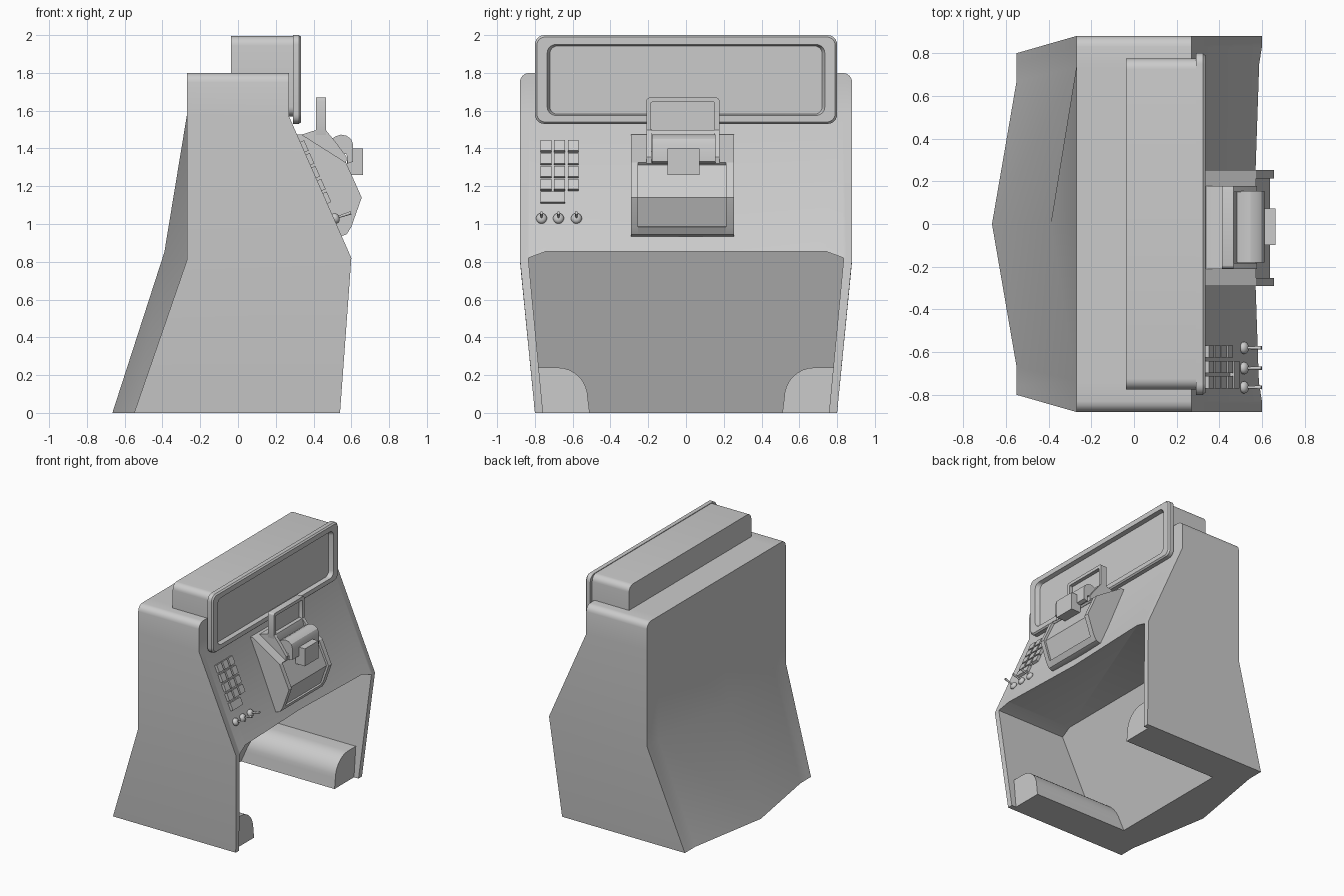
import bpy, bmesh, math
from mathutils import Vector

if "Cube" in bpy.data.objects:
    bpy.data.objects.remove(bpy.data.objects["Cube"])

SLOPE = -0.415                      # tilt of the control panel about y


def panel_x(z):
    return 0.6 - 0.44 * (z - 0.82)


def finish(name, bm, smooth=True):
    bmesh.ops.recalc_face_normals(bm, faces=bm.faces)
    me = bpy.data.meshes.new(name)
    bm.to_mesh(me)
    bm.free()
    ob = bpy.data.objects.new(name, me)
    bpy.context.collection.objects.link(ob)
    bpy.context.view_layer.objects.active = ob
    bpy.ops.object.select_all(action='DESELECT')
    ob.select_set(True)
    if smooth:
        bpy.ops.object.shade_smooth_by_angle(angle=math.radians(28))
    return ob


def loft(name, rings, split=None):
    """Skin matching rings of points; split = index pair dividing bent caps."""
    bm = bmesh.new()
    vs = [[bm.verts.new(p) for p in r] for r in rings]
    n = len(vs[0])
    for a, b in zip(vs, vs[1:]):
        for i in range(n):
            j = (i + 1) % n
            bm.faces.new((a[i], a[j], b[j], b[i]))
    for r in (vs[0], vs[-1]):
        if split:
            i, j = split
            bm.faces.new(r[i:j + 1])
            bm.faces.new(r[j:] + r[:i + 1])
        else:
            bm.faces.new(r)
    return finish(name, bm)


def prism(name, pts, y0, y1):
    return loft(name, [[(x, y, z) for x, z in pts] for y in (y0, y1)])


def box(name, loc, size, rot=0.0):
    bm = bmesh.new()
    bmesh.ops.create_cube(bm, size=1)
    bmesh.ops.scale(bm, vec=size, verts=bm.verts)
    ob = finish(name, bm, False)
    ob.location, ob.rotation_euler = loc, (0, rot, 0)
    return ob


def round_rect(x, y0, y1, z0, z1, r, seg=6):
    pts = []
    corners = ((y1 - r, z1 - r), (y0 + r, z1 - r), (y0 + r, z0 + r), (y1 - r, z0 + r))
    for k, (cy, cz) in enumerate(corners):
        for i in range(seg + 1):
            a = math.pi / 2 * (k + i / seg)
            pts.append((x, cy + r * math.cos(a), cz + r * math.sin(a)))
    return pts


# Cabinet shell: side profiles lofted across y, bulging at the back centre
def section(y, top, mid=False):
    lo = y * 0.909
    return [(0.27, y, top), (0.27, y, 1.57), (0.575 if mid else 0.6, y, 0.82),
            (0.54, lo, 0), (-0.665 if mid else -0.55, lo, 0),
            (-0.39 if mid else -0.27, y, 0.85 if mid else 0.81),
            (-0.27, y, 1.58), (-0.27, y, top)]


half = [(0.88, 1.75), (0.876, 1.77), (0.865, 1.785), (0.85, 1.796), (0.83, 1.8), (0.735, 1.8)]
rings = [section(-y, t) for y, t in half] + [section(0, 1.8, True)]
rings += [section(y, t) for y, t in reversed(half)]
cabinet = loft("cabinet", rings, split=(2, 5))

# Knee space cut out of the cabinet, sloping away toward the back
hollow = [(-0.757, 0), (-0.835, 0.82), (-0.74, 0.855), (0.74, 0.855), (0.835, 0.82), (0.757, 0)]
hollow = [(y - math.copysign(0.002, y) * (z == 0), z - 0.02 * (z == 0)) for y, z in hollow]
cutter = loft("knee_cutter", [[(0.8, y, z) for y, z in hollow],
                              [(-0.33 + 0.386 * z, y, z) for y, z in hollow]])
cutter.hide_render = True
mod = cabinet.modifiers.new("knee_space", 'BOOLEAN')
mod.operation, mod.solver, mod.object = 'DIFFERENCE', 'EXACT', cutter
bpy.ops.object.select_all(action='DESELECT')
bpy.context.view_layer.objects.active = cabinet
cabinet.select_set(True)
bpy.ops.object.modifier_apply(modifier=mod.name)
bpy.data.objects.remove(cutter)
bpy.ops.object.shade_smooth_by_angle(angle=math.radians(28))

# Rounded floor rails inside the knee space
rail = [(0.76, 0), (0.785, 0.24)]
for i in range(9):
    a = math.pi / 2 * (1 + i / 8)
    rail.append((0.68 + 0.16 * math.cos(a), 0.08 + 0.16 * math.sin(a)))
rail.append((0.51, 0))
for s, side in ((-1, "left"), (1, "right")):
    loft("floor_rail_" + side, [[(x, s * y, z) for y, z in rail] for x in (-0.4, 0.5)])

# Header box and framed sign panel
loft("header_box", [round_rect(x, -0.775, 0.775, 1.57, 1.995, 0.05) for x in (-0.037, 0.30)])
loft("header_frame", [
    round_rect(0.29, -0.80, 0.80, 1.53, 2.0, 0.05),
    round_rect(0.323, -0.80, 0.80, 1.53, 2.0, 0.05),
    round_rect(0.334, -0.79, 0.79, 1.54, 1.99, 0.045),
    round_rect(0.334, -0.735, 0.735, 1.575, 1.95, 0.045),
    round_rect(0.298, -0.72, 0.72, 1.582, 1.942, 0.04)])

# Central console: cheeks, recessed front, top wedge and bottom lip
cheek = [(0.30, 1.475), (0.335, 1.475), (0.572, 1.325), (0.655, 1.14),
         (0.60, 0.985), (0.575, 0.945), (0.545, 0.935), (0.50, 0.935)]
prism("console_cheek_left", cheek, -0.29, -0.253)
prism("console_cheek_right", cheek, 0.213, 0.253)
prism("console_front", [(0.33, 1.42), (0.555, 1.315), (0.637, 1.14), (0.583, 0.985), (0.48, 0.985)],
      -0.255, 0.215)
prism("console_top", [(0.30, 1.475), (0.335, 1.475), (0.572, 1.325), (0.56, 1.312), (0.36, 1.312)],
      -0.255, 0.215)
prism("console_lip", [(0.50, 0.99), (0.60, 0.985), (0.575, 0.945), (0.545, 0.935), (0.50, 0.935)],
      -0.255, 0.215)

# Small display with its neck and side flanges
loft("display", [
    round_rect(0.412, -0.21, 0.178, 1.45, 1.67, 0.02, 3),
    round_rect(0.465, -0.21, 0.178, 1.45, 1.67, 0.02, 3),
    round_rect(0.465, -0.185, 0.152, 1.495, 1.645, 0.006, 3),
    round_rect(0.435, -0.185, 0.152, 1.495, 1.645, 0.006, 3)])
prism("display_neck", [(0.31, 1.465), (0.412, 1.497), (0.465, 1.497), (0.485, 1.43), (0.48, 1.37), (0.35, 1.42)],
      -0.21, 0.178)
flange = [(0.44, 1.50), (0.465, 1.497), (0.52, 1.43), (0.575, 1.355), (0.572, 1.32), (0.44, 1.36)]
prism("display_flange_left", flange, -0.21, -0.183)
prism("display_flange_right", flange, 0.15, 0.178)

# Scanner hood and viewer block
prism("scanner_hood", [(0.48, 1.44), (0.515, 1.463), (0.545, 1.473), (0.575, 1.467), (0.598, 1.45),
                       (0.61, 1.42), (0.61, 1.33), (0.58, 1.32), (0.575, 1.37), (0.48, 1.38)],
      -0.18, 0.155)
box("viewer_block", (0.62, -0.0125, 1.33), (0.085, 0.17, 0.14))

# Keypad
for r in range(4):
    z = 1.41 - 0.068 * r
    for c in range(3):
        box("keypad_key", (panel_x(z) + 0.008, -0.741 + 0.072 * c, z), (0.03, 0.057, 0.06), SLOPE)
box("keypad_wide_key", (panel_x(1.138) + 0.008, -0.705, 1.138), (0.03, 0.129, 0.06), SLOPE)

# Toggle switches
for y in (-0.765, -0.675, -0.58):
    bm = bmesh.new()
    bmesh.ops.create_uvsphere(bm, u_segments=16, v_segments=10, radius=0.029)
    bmesh.ops.scale(bm, vec=(0.75, 1, 1), verts=bm.verts)
    base = finish("switch_base", bm)
    base.location, base.rotation_euler = (panel_x(1.03) + 0.008, y, 1.03), (0, SLOPE, 0)
    bm = bmesh.new()
    bmesh.ops.create_cone(bm, cap_ends=True, segments=12, radius1=0.005, radius2=0.009, depth=0.09)
    lever = finish("switch_lever", bm)
    lever.location = (0.555, y, 1.045)
    lever.rotation_euler = Vector((0.09, 0, 0.03)).to_track_quat('Z', 'Y').to_euler()
